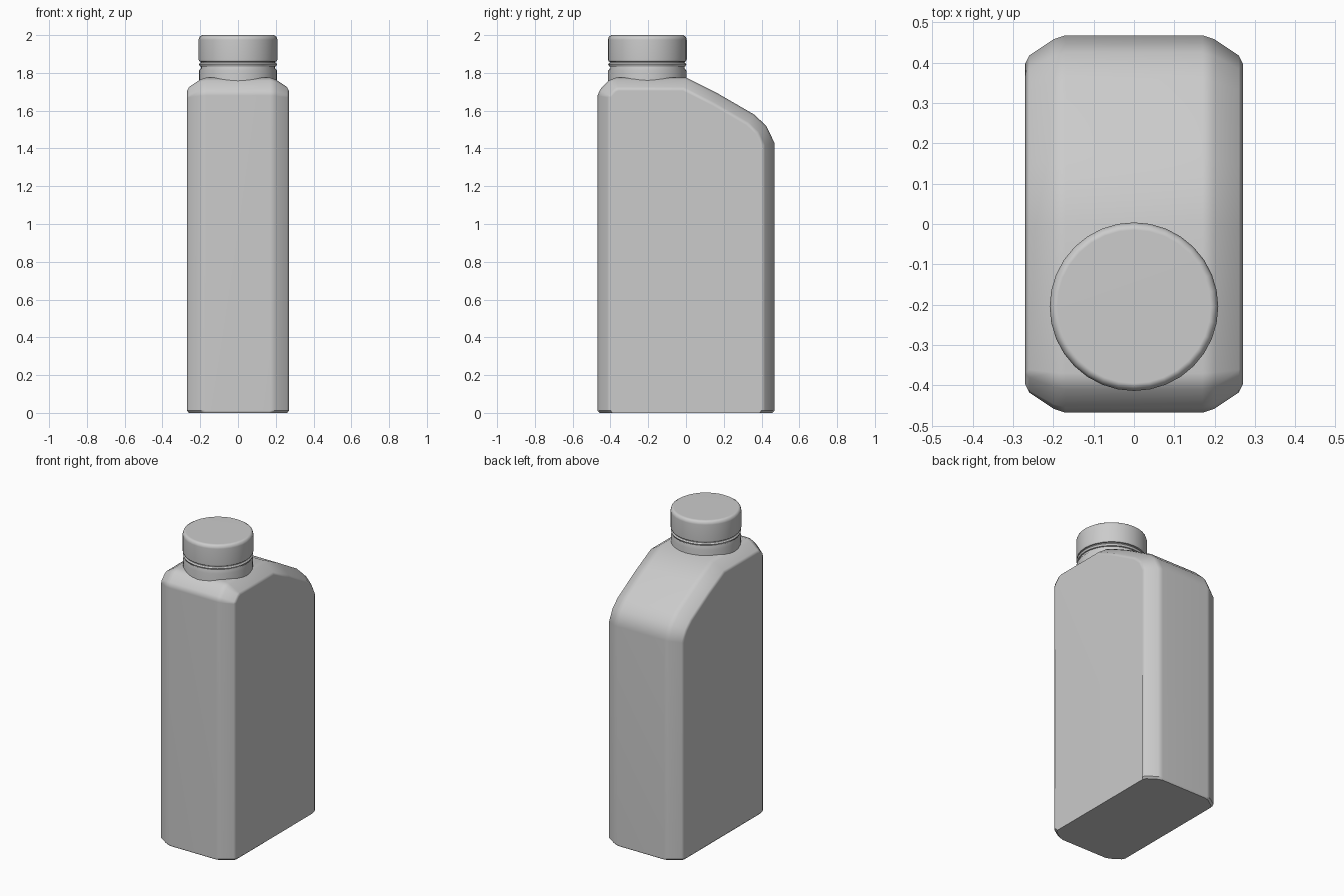
import bpy, bmesh, math
from mathutils import Vector

if "Cube" in bpy.data.objects:
    bpy.data.objects.remove(bpy.data.objects["Cube"])


def add_object(name, bm):
    bmesh.ops.recalc_face_normals(bm, faces=bm.faces)
    mesh = bpy.data.meshes.new(name)
    bm.to_mesh(mesh)
    bm.free()
    ob = bpy.data.objects.new(name, mesh)
    bpy.context.collection.objects.link(ob)
    bpy.ops.object.select_all(action='DESELECT')
    ob.select_set(True)
    bpy.context.view_layer.objects.active = ob
    bpy.ops.object.shade_smooth_by_angle(angle=math.radians(40))
    mod = ob.modifiers.new("weighted_normals", 'WEIGHTED_NORMAL')
    mod.keep_sharp = True
    return ob


def inset(points, d):
    """Mitred inward offset of an open outline; its ends stay on the floor."""
    pts = [Vector(p) for p in points]
    out = []
    for i, p in enumerate(pts):
        a = (p - pts[i - 1]).normalized() if i else Vector((0, 1))
        b = (pts[i + 1] - p).normalized() if i < len(pts) - 1 else Vector((0, -1))
        na, nb = Vector((a.y, -a.x)), Vector((b.y, -b.x))
        out.append(p + (na + nb) * d / (1 + na.dot(nb)))
    out[0].y = pts[0].y
    out[-1].y = pts[-1].y
    return out


def lathe(name, profile, centre, sides=32):
    bm = bmesh.new()
    rings = []
    for r, z in profile:
        rings.append([bm.verts.new((centre[0] + r * math.cos(math.tau * k / sides),
                                    centre[1] + r * math.sin(math.tau * k / sides), z))
                      for k in range(sides)])
    for lo, hi in zip(rings, rings[1:]):
        for k in range(sides):
            n = (k + 1) % sides
            bm.faces.new((lo[k], lo[n], hi[n], hi[k]))
    bm.faces.new(rings[0])
    bm.faces.new(rings[-1])
    return add_object(name, bm)


# Body: side outline (y, z) repeated across x, inset towards both sides
outline = [(-0.468, 0), (-0.468, 0.012), (-0.468, 1.68), (-0.455, 1.712),
           (-0.41, 1.76), (-0.37, 1.775), (0.0, 1.775), (0.17, 1.69),
           (0.36, 1.58), (0.425, 1.52), (0.468, 1.43), (0.468, 0.012), (0.468, 0)]
half = [(0.17, 0.0), (0.20, 0.01), (0.26, 0.05), (0.27, 0.07)]
sections = [(-x, d) for x, d in reversed(half)] + half

bm = bmesh.new()
loops = [[bm.verts.new((x, p.x, p.y)) for p in inset(outline, d)] for x, d in sections]
count = len(outline)
for a, b in zip(loops, loops[1:]):
    for k in range(count - 1):
        bm.faces.new((a[k], a[k + 1], b[k + 1], b[k]))
bm.faces.new(loops[0])
bm.faces.new(loops[-1])
bm.faces.new([l[0] for l in loops] + [l[-1] for l in reversed(loops)])
# Small softened edge around the base
for v in bm.verts:
    if v.co.z < 0.001:
        v.co.x *= 0.965
        v.co.y *= 0.98
add_object("bottle_body", bm)

# Neck with a collar, partly sunk into the shoulder
neck_centre = (0, -0.205)
lathe("bottle_neck", [(0.207, 1.68), (0.207, 1.812), (0.196, 1.826), (0.196, 1.87)],
      neck_centre)

# Tamper ring under the cap
lathe("tamper_ring", [(0.19, 1.831), (0.202, 1.835), (0.207, 1.846), (0.2, 1.854),
                      (0.19, 1.854)], neck_centre)

# Screw cap
lathe("screw_cap", [(0.194, 1.858), (0.204, 1.86), (0.209, 1.87), (0.209, 1.975),
                    (0.204, 1.991), (0.19, 2.0)], neck_centre)
